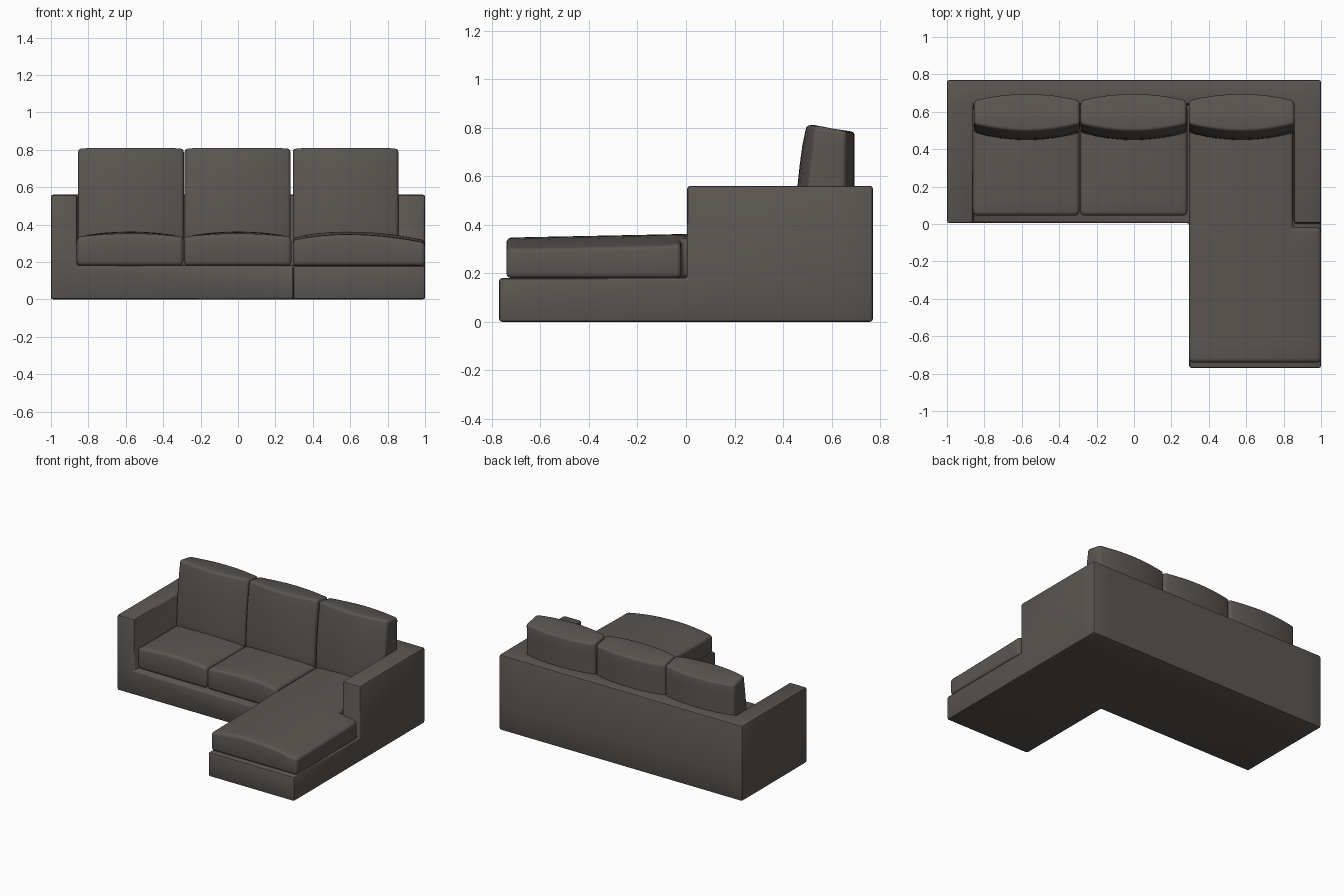
import bpy, bmesh, math

if "Cube" in bpy.data.objects:
    bpy.data.objects.remove(bpy.data.objects["Cube"])

fabric = bpy.data.materials.new("dark_fabric")
fabric.diffuse_color = (0.105, 0.093, 0.083, 1)
fabric.use_nodes = True
fabric.node_tree.nodes["Principled BSDF"].inputs["Base Color"].default_value = fabric.diffuse_color


def span(a, b, n):
    return [a + (b - a) * i / n for i in range(n + 1)]


def blocks(name, xs, ys, zs, filled=lambda x, y, z: True, deform=None, bevel=0.012, seg=2):
    """Skin of all filled grid cells, optionally deformed, with rounded sharp edges."""
    n = (len(xs) - 1, len(ys) - 1, len(zs) - 1)

    def solid(c):
        if any(c[k] < 0 or c[k] >= n[k] for k in range(3)):
            return False
        return filled(*[(a[i] + a[i + 1]) / 2 for a, i in zip((xs, ys, zs), c)])

    bm, verts = bmesh.new(), {}

    def vert(c):
        if c not in verts:
            verts[c] = bm.verts.new((xs[c[0]], ys[c[1]], zs[c[2]]))
        return verts[c]

    for i in range(n[0]):
        for j in range(n[1]):
            for k in range(n[2]):
                c = (i, j, k)
                if not solid(c):
                    continue
                for ax in range(3):
                    for side in (0, 1):
                        nb = list(c)
                        nb[ax] += 2 * side - 1
                        if solid(tuple(nb)):
                            continue
                        quad = []
                        for p, q in ((0, 0), (1, 0), (1, 1), (0, 1)):
                            v = list(c)
                            v[ax] += side
                            v[(ax + 1) % 3] += p
                            v[(ax + 2) % 3] += q
                            quad.append(vert(tuple(v)))
                        bm.faces.new(quad if side else quad[::-1])
    # pick sharp edges before deforming, so only true corners get rounded
    bm.normal_update()
    sharp = [e for e in bm.edges if e.calc_face_angle(0) > math.radians(40)]
    if deform:
        for v in bm.verts:
            v.co = deform(*v.co)
    bmesh.ops.bevel(bm, geom=sharp, offset=bevel, segments=seg, profile=0.5,
                    affect='EDGES', clamp_overlap=True)
    bmesh.ops.recalc_face_normals(bm, faces=bm.faces)
    me = bpy.data.meshes.new(name)
    bm.to_mesh(me)
    bm.free()
    ob = bpy.data.objects.new(name, me)
    bpy.context.collection.objects.link(ob)
    me.materials.append(fabric)
    bpy.ops.object.select_all(action='DESELECT')
    ob.select_set(True)
    bpy.context.view_layer.objects.active = ob
    bpy.ops.object.shade_smooth_by_angle(angle=math.radians(40))
    return ob


# L-shaped frame: low base, two arms and the back wall in one skin
def in_frame(x, y, z):
    if z < 0.18:
        return y > 0 or x > 0.295
    return y > 0.64 or (y > 0 and (x < -0.86 or x > 0.855))


blocks("frame", [-1, -0.86, 0.295, 0.855, 1], [-0.77, 0.005, 0.64, 0.77],
       [0, 0.18, 0.56], in_frame)


# Two crowned seat cushions
def seat(name, x0, x1, y0=0.045, y1=0.635):
    def puff(x, y, z):
        u = (2 * x - x0 - x1) / (x1 - x0)
        v = (2 * y - y0 - y1) / (y1 - y0)
        if z > 0.25:
            z += 0.028 * (1 - u * u) * (1 - 0.4 * v * v)
        return x, y, z
    blocks(name, span(x0, x1, 8), span(y0, y1, 8), [0.18, 0.335], deform=puff, bevel=0.022, seg=3)


seat("seat_left", -0.86, -0.292)
seat("seat_middle", -0.288, 0.285)


# Long chaise cushion that widens in front of the right arm
def chaise_puff(x, y, z):
    if z > 0.25:
        t = (x - 0.58) / (0.285 if x < 0.58 else 0.42)
        z = 0.362 - (0.03 if t < 0 else 0.045) * t * t - 0.015 * max(0, -y / 0.74)
    return x, y, z


blocks("chaise_cushion", span(0.295, 0.85, 8) + [0.9, 0.95, 1.0],
       span(-0.74, -0.02, 8) + span(0.06, 0.635, 6), [0.18, 0.335],
       lambda x, y, z: x < 0.85 or y < -0.02, chaise_puff, 0.02, 3)


# Three back cushions: leaning, bulged front and rear
def back_cushion(name, x0, x1):
    def lean(x, y, z):
        u = (2 * x - x0 - x1) / (x1 - x0)
        h = (z - 0.31) / 0.5
        front = 0.488 + 0.045 * h * h - 0.04 * (1 - u * u)
        rear = 0.66 + 0.035 * (1 - u * u)
        d = (y - 0.5) / 0.2
        return x, front + (rear - front) * d, z - 0.025 * d * h
    blocks(name, span(x0, x1, 8), span(0.5, 0.7, 2), span(0.31, 0.81, 6), deform=lean,
           bevel=0.018, seg=3)


for name, x0, x1 in (("left", -0.855, -0.29), ("middle", -0.285, 0.28), ("right", 0.293, 0.857)):
    back_cushion("back_cushion_" + name, x0, x1)
